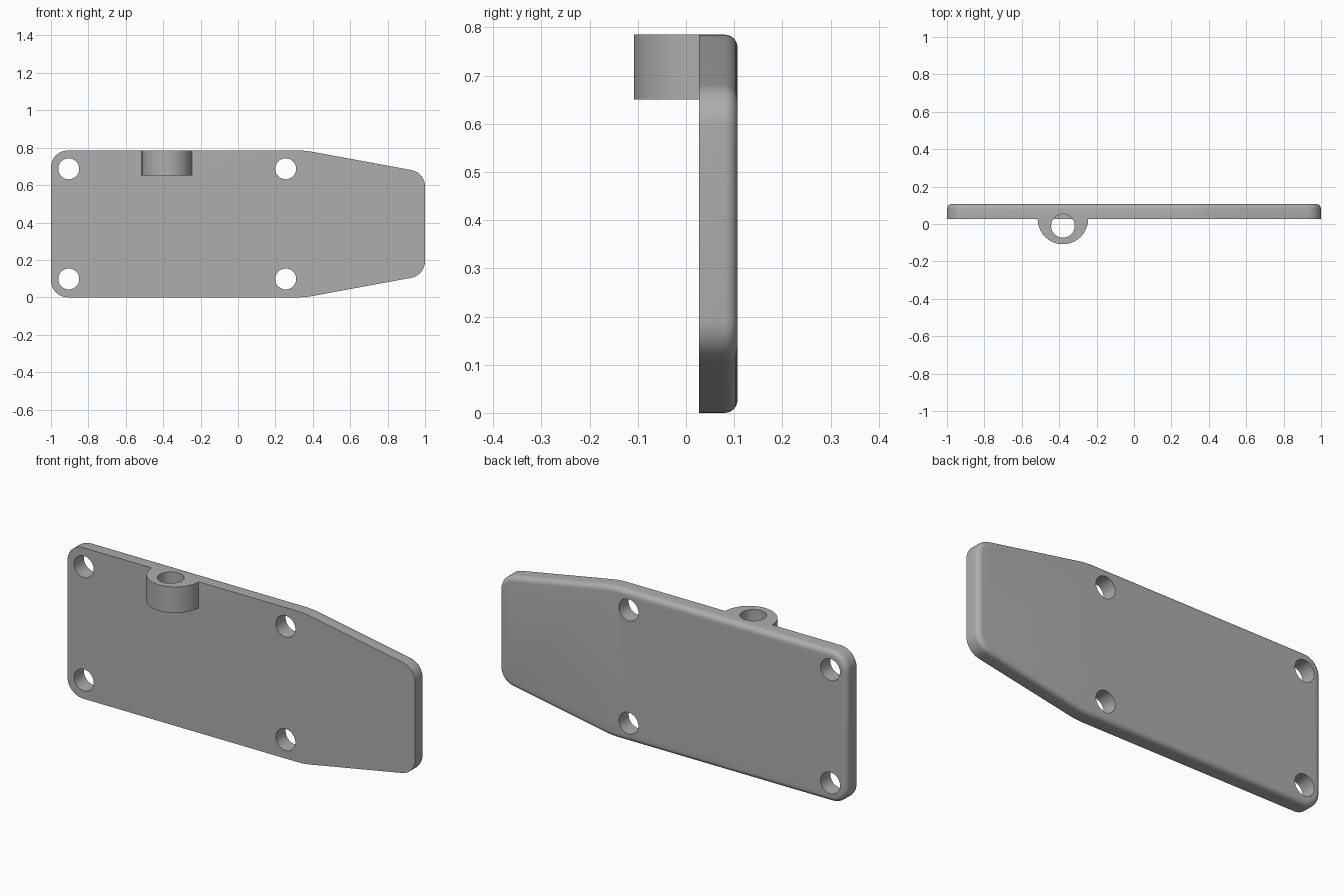
import bpy, bmesh
from math import pi, cos, sin, tan, radians
from mathutils import Vector

cube = bpy.data.objects.get("Cube")
if cube:
    bpy.data.objects.remove(cube, do_unlink=True)

FRONT, BACK, HEIGHT = 0.027, 0.107, 0.785
BOSS_X, BOSS_Z = -0.38, 0.65

grey = bpy.data.materials.new("grey metal")
grey.use_nodes = True
colour = (0.42, 0.42, 0.42, 1)
grey.diffuse_color = colour
grey.node_tree.nodes["Principled BSDF"].inputs["Base Color"].default_value = colour


def fillet(corners, steps=10):
    """Round each (x, y, radius) corner of a polygon."""
    out = []
    for i, (x, y, r) in enumerate(corners):
        p = Vector((x, y))
        a = (Vector(corners[i - 1][:2]) - p).normalized()
        b = (Vector(corners[(i + 1) % len(corners)][:2]) - p).normalized()
        half = a.angle(b) / 2
        centre = p + (a + b).normalized() * r / sin(half)
        start = p + a * r / tan(half) - centre
        end = p + b * r / tan(half) - centre
        sweep = start.angle_signed(end)
        for k in range(steps + 1):
            t = -sweep * k / steps
            out.append(centre + Vector((start.x * cos(t) - start.y * sin(t),
                                        start.x * sin(t) + start.y * cos(t))))
    return out


def prism(name, points, direction, round_end=0):
    """Extrude a closed loop of 3D points, optionally rounding the far rim."""
    bm = bmesh.new()
    face = bm.faces.new([bm.verts.new(p) for p in points])
    new = bmesh.ops.extrude_face_region(bm, geom=[face], use_keep_orig=True)["geom"]
    bmesh.ops.translate(bm, vec=direction, verts=[v for v in new if isinstance(v, bmesh.types.BMVert)])
    bmesh.ops.recalc_face_normals(bm, faces=bm.faces)
    if round_end:
        rim = [e for e in new if isinstance(e, bmesh.types.BMEdge)]
        bmesh.ops.bevel(bm, geom=rim, offset=round_end, segments=6, profile=0.5, affect='EDGES')
    mesh = bpy.data.meshes.new(name)
    bm.to_mesh(mesh)
    bm.free()
    mesh.materials.append(grey)
    ob = bpy.data.objects.new(name, mesh)
    bpy.context.collection.objects.link(ob)
    return ob


def circle(cx, cy, r, n=48):
    return [(cx + r * cos(2 * pi * k / n), cy + r * sin(2 * pi * k / n)) for k in range(n)]


def combine(target, tool, operation):
    mod = target.modifiers.new(tool.name, 'BOOLEAN')
    mod.operation, mod.solver, mod.object = operation, 'EXACT', tool
    bpy.context.view_layer.objects.active = target
    bpy.ops.object.modifier_apply(modifier=mod.name)
    bpy.data.objects.remove(tool, do_unlink=True)


# Tapered plate with a rounded back rim
outline = fillet([(-1, 0, 0.09), (0.36, 0, 0.45), (1, 0.118, 0.09),
                  (1, HEIGHT - 0.118, 0.09), (0.36, HEIGHT, 0.45), (-1, HEIGHT, 0.09)])
plate = prism("mounting_plate", [(p.x, FRONT, p.y) for p in outline],
              (0, BACK - FRONT, 0), 0.027)

# Half-round boss flush with the top edge
arc = [(BOSS_X + 0.135 * cos(pi + pi * k / 32), FRONT + 0.135 * sin(pi + pi * k / 32))
       for k in range(33)]
arc += [(BOSS_X + 0.135, 0.06), (BOSS_X - 0.135, 0.06)]
boss = prism("boss", [(x, y, BOSS_Z) for x, y in arc], (0, 0, HEIGHT - BOSS_Z))
combine(plate, boss, 'UNION')

# Vertical bore through the boss
bore = prism("bore", [(x, y, BOSS_Z) for x, y in circle(BOSS_X, -0.01, 0.063)], (0, 0, 0.3))
# Open the bore below the boss, in front of the plate only
combine(plate, bore, 'DIFFERENCE')

# Four screw holes
for x in (-0.905, 0.255):
    for z in (0.098, HEIGHT - 0.098):
        hole = prism("screw_hole", [(px, -0.05, pz) for px, pz in circle(x, z, 0.056)], (0, 0.3, 0))
        combine(plate, hole, 'DIFFERENCE')

bpy.ops.object.select_all(action='DESELECT')
plate.select_set(True)
bpy.context.view_layer.objects.active = plate
bpy.ops.object.shade_smooth_by_angle(angle=radians(30))
